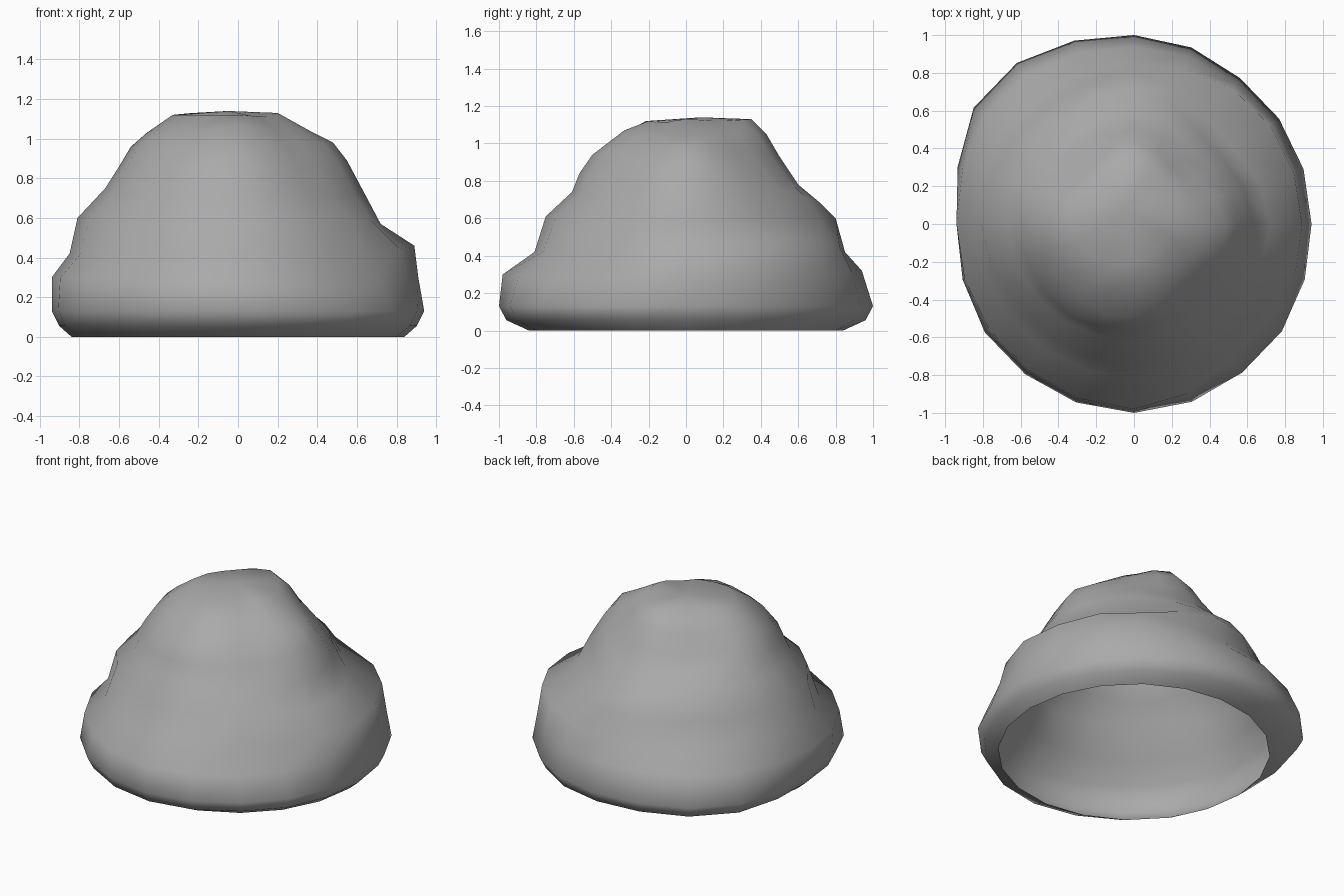
import bpy
import bmesh
import math

cube = bpy.data.objects.get("Cube")
if cube:
    bpy.data.objects.remove(cube, do_unlink=True)

SIDES = 20
RIM_RADIUS = .84
PEAK = (-.05, .08, 1.14)

# Upright profiles around the mound, each eighth of a turn from the left side:
# belly radius, then (radius, height) from the lowest coil to the crown
PROFILES = {
    "left": (.94, [(.91, .3), (.89, .46), (.72, .57), (.63, .74),
                   (.55, .89), (.48, .98), (.38, 1.03), (.2, 1.13)]),
    "back_left": (.95, [(.92, .3), (.89, .49), (.66, .6), (.58, .77),
                        (.5, .88), (.41, .97), (.34, 1.05), (.25, 1.12)]),
    "back": (1, [(.94, .32), (.85, .42), (.8, .6), (.72, .68),
                 (.6, .78), (.5, .93), (.43, 1.05), (.35, 1.13)]),
    "back_right": (1.06, [(.98, .31), (.85, .43), (.77, .59), (.67, .76),
                          (.56, .82), (.48, .9), (.4, 1.01), (.29, 1.13)]),
    "right": (.94, [(.94, .3), (.85, .42), (.81, .6), (.67, .75),
                    (.6, .86), (.54, .96), (.46, 1.03), (.33, 1.12)]),
    "front_right": (.98, [(.95, .3), (.82, .4), (.74, .63), (.64, .72),
                          (.6, .82), (.5, .95), (.42, 1.02), (.27, 1.12)]),
    "front": (1, [(.98, .3), (.81, .42), (.75, .61), (.61, .74),
                  (.57, .84), (.5, .94), (.33, 1.07), (.2, 1.12)]),
    "front_left": (.97, [(.87, .27), (.79, .42), (.69, .61), (.59, .7),
                         (.5, .85), (.41, .96), (.33, 1.03), (.18, 1.11)]),
}


def full_profile(belly, coils):
    """Add the rounded foot below the coils."""
    foot = [(RIM_RADIUS, 0), (belly * .96, .055), (belly, .13)]
    return foot + coils


def ring_point(ring, angle):
    """Blend smoothly between neighbouring profiles."""
    turn = angle / math.tau * len(ring)
    index = int(turn + 1e-6)
    blend = (1 - math.cos((turn - index) * math.pi)) / 2
    first, second = ring[index % len(ring)], ring[(index + 1) % len(ring)]
    radius, height = (a + (b - a) * blend for a, b in zip(first, second))
    return radius * math.cos(angle), radius * math.sin(angle), height


# Open shell made of stacked rings, closed at the peak
bm = bmesh.new()
profiles = [full_profile(belly, coils) for belly, coils in PROFILES.values()]
loops = []
for ring in zip(*profiles):
    loops.append([
        bm.verts.new(ring_point(ring, math.tau * side / SIDES))
        for side in range(SIDES)
    ])
for lower, upper in zip(loops, loops[1:]):
    for side in range(SIDES):
        after = (side + 1) % SIDES
        bm.faces.new((lower[side], lower[after], upper[after], upper[side]))
peak = bm.verts.new(PEAK)
for side in range(SIDES):
    bm.faces.new((loops[-1][side], loops[-1][(side + 1) % SIDES], peak))
for face in bm.faces:
    face.smooth = True

mesh = bpy.data.meshes.new("coiled_mound")
bm.to_mesh(mesh)
bm.free()
mound = bpy.data.objects.new("coiled_mound", mesh)
bpy.context.collection.objects.link(mound)

# Single plain grey colour
grey = bpy.data.materials.new("plain_grey")
grey.use_nodes = True
colour = (.4, .4, .4, 1)
grey.diffuse_color = colour
for node in grey.node_tree.nodes:
    if node.type == "BSDF_PRINCIPLED":
        node.inputs["Base Color"].default_value = colour
mesh.materials.append(grey)
